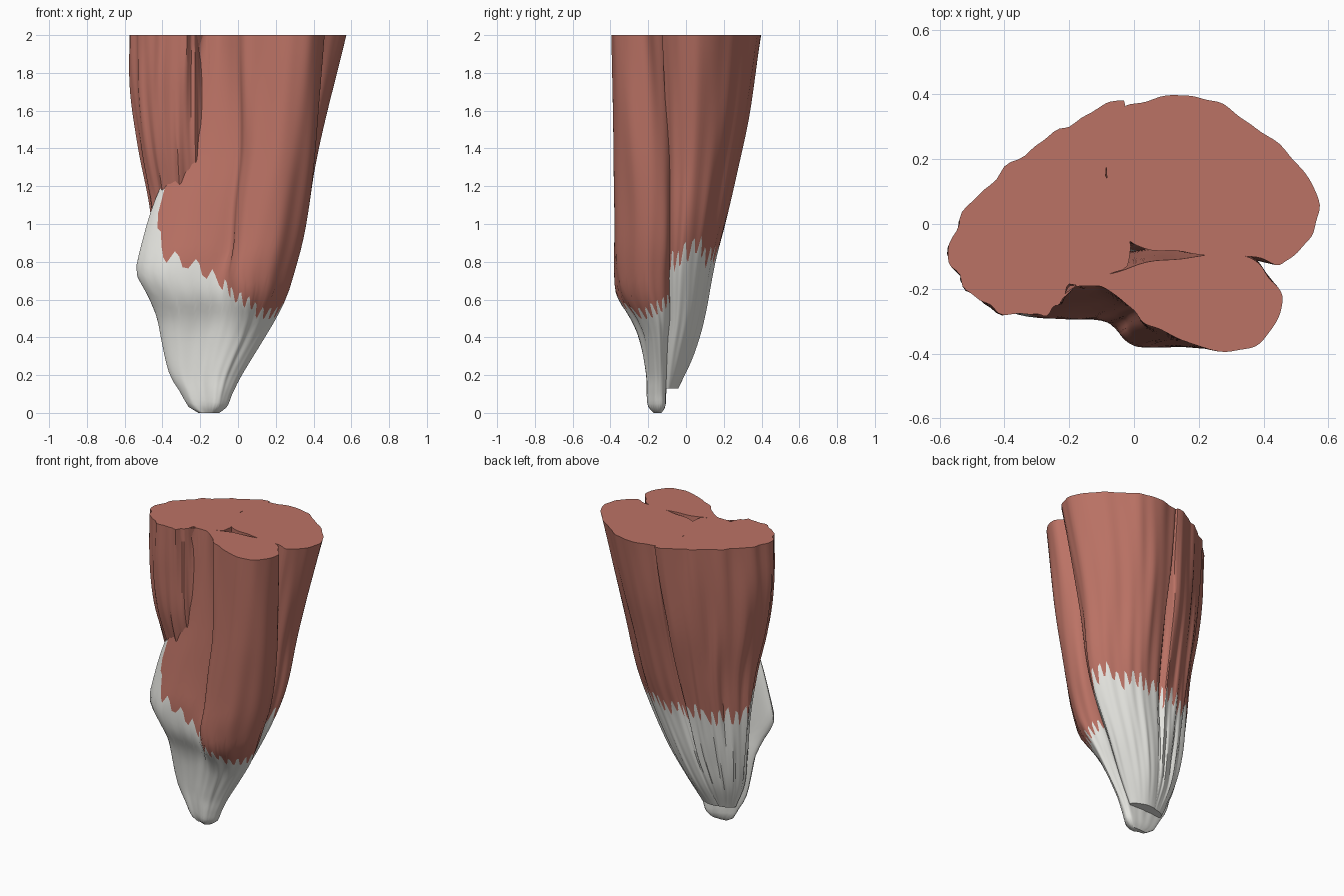
import bpy, bmesh, math, random
from mathutils import Vector

if "Cube" in bpy.data.objects:
    bpy.data.objects.remove(bpy.data.objects["Cube"])

random.seed(4)
SUB, ROWS = 7, 44


def material(name, color):
    m = bpy.data.materials.new(name)
    m.diffuse_color = color
    m.use_nodes = True
    m.node_tree.nodes["Principled BSDF"].inputs["Base Color"].default_value = m.diffuse_color
    return m


muscle = material("muscle_red", (0.50, 0.17, 0.13, 1))
tendon = material("tendon_white", (0.80, 0.80, 0.76, 1))


def smooth_ring(pts):
    # closed curve through the points, squeezed into a unit box
    n, out = len(pts), []
    for i in range(n):
        a, b, c, d = (Vector(pts[(i + k) % n]) for k in (-1, 0, 1, 2))
        for s in range(SUB):
            t = s / SUB
            out.append(0.5 * (2 * b + (c - a) * t + (2 * a - 5 * b + 4 * c - d) * t * t
                              + (3 * b - a - 3 * c + d) * t ** 3))
    lo = [min(p[k] for p in out) for k in (0, 1)]
    hi = [max(p[k] for p in out) for k in (0, 1)]
    return [Vector([(p[k] - lo[k]) / (hi[k] - lo[k]) for k in (0, 1)]) for p in out]


def bounds_at(table, z):
    # smooth interpolation of (z, xmin, xmax, ymin, ymax) rows, top to bottom
    z = min(max(z, table[-1][0]), table[0][0])
    n = len(table)

    def slope(j, k):
        a, b = table[max(j - 1, 0)], table[min(j + 1, n - 1)]
        return (b[k] - a[k]) / (b[0] - a[0])
    for i in range(n - 1):
        p, q = table[i], table[i + 1]
        if z >= q[0]:
            h = q[0] - p[0]
            t = (z - p[0]) / h
            return [(2*t**3 - 3*t*t + 1) * p[k] + (t**3 - 2*t*t + t) * h * slope(i, k)
                    + (3*t*t - 2*t**3) * q[k] + (t**3 - t*t) * h * slope(i + 1, k)
                    for k in range(1, 5)]


def outline_at(rings, z, j):
    # blend between key outlines
    if z >= rings[0][0]:
        return rings[0][1][j]
    for (z0, r0), (z1, r1) in zip(rings, rings[1:]):
        if z >= z1:
            return r0[j].lerp(r1[j], (z0 - z) / (z0 - z1))
    return rings[-1][1][j]


def build_head(name, outlines, table, limits, teeth, ridge, freq):
    rings = [(z, smooth_ring(p)) for z, p in outlines]
    cols = len(rings[0][1])
    zb, zt = table[-1][0], table[0][0]
    # jagged height of the change from muscle to tendon, per column
    border = []
    for j in range(cols):
        u = j / cols * len(limits)
        a, b = limits[int(u)], limits[(int(u) + 1) % len(limits)]
        jag = random.uniform(0.4, 1) * teeth * (1 if (j // 2) % 2 else -1)
        border.append(a + (b - a) * (u % 1) + jag)
    bm = bmesh.new()
    grid = []
    low = ROWS // 2
    for i in range(ROWS + 1):
        row = []
        for j in range(cols):
            if i <= low:
                z = zb + (border[j] - zb) * (i / low) ** 1.2
            else:
                z = border[j] + (zt - border[j]) * (i - low) / (ROWS - low)
            x0, x1, y0, y1 = bounds_at(table, z)
            p = outline_at(rings, z, j)
            # long, slightly slanting fibre ridges
            ang = 2 * math.pi * j / cols
            f = (math.sin(freq * ang + 2.5 * z) + 0.6 * math.sin((freq * 2 - 3) * ang - 3 * z)
                 + 0.5 * math.sin(5 * ang + 7 * z))
            d = (p - Vector((0.5, 0.5)))
            d = d.normalized() * ridge * (f - 1) * min(1, (z - zb) / 0.3)
            row.append(bm.verts.new((x0 + (x1 - x0) * p.x + d.x,
                                     y0 + (y1 - y0) * p.y + d.y, z)))
        grid.append(row)
    for i in range(ROWS):
        for j in range(cols):
            k = (j + 1) % cols
            f = bm.faces.new((grid[i][j], grid[i][k], grid[i + 1][k], grid[i + 1][j]))
            f.material_index = 1 if i < low else 0
    bm.faces.new(grid[0]).material_index = 1
    bm.faces.new(grid[-1]).material_index = 0
    bmesh.ops.recalc_face_normals(bm, faces=bm.faces)
    me = bpy.data.meshes.new(name)
    bm.to_mesh(me)
    bm.free()
    me.materials.append(muscle)
    me.materials.append(tendon)
    ob = bpy.data.objects.new(name, me)
    bpy.context.collection.objects.link(ob)
    bpy.ops.object.select_all(action='DESELECT')
    ob.select_set(True)
    bpy.context.view_layer.objects.active = ob
    bpy.ops.object.shade_smooth_by_angle(angle=math.radians(40))


# Left rear muscle belly
left_top = [(-.09, -.17), (-.2, -.2), (-.24, -.26), (-.31, -.285), (-.44, -.27),
            (-.53, -.19), (-.575, -.08), (-.52, .06), (-.4, .18), (-.27, .28),
            (-.15, .35), (-.04, .39), (-.085, .16), (-.01, -.07)]
left_low = [(-.1, -.1), (-.18, -.13), (-.24, -.14), (-.31, -.15), (-.36, -.14),
            (-.4, -.12), (-.42, -.09), (-.4, -.03), (-.34, .03), (-.28, .06),
            (-.2, .085), (-.14, .09), (-.11, .04), (-.1, -.03)]
build_head("left_rear_muscle", [(2, left_top), (0.6, left_low)],
           [(2, -.575, 0, -.285, .39), (1.7, -.57, 0, -.28, .35), (1.4, -.53, -.02, -.26, .3),
            (1.1, -.47, -.04, -.19, .23), (.8, -.44, -.06, -.13, .155), (.5, -.41, -.1, -.12, .09),
            (.3, -.37, -.15, -.13, .03), (.13, -.3, -.18, -.12, -.05)],
           [.85, .85, .9, 1, 1, .95, .85, .8, .82, .8, .85, .8, .8, .8], .07, .006, 13)

# Right rear muscle belly
right_top = [(-.05, .33), (0, .375), (.14, .4), (.26, .375), (.38, .3), (.5, .2), (.575, .06),
             (.54, -.05), (.46, -.12), (.36, -.1), (.15, -.09), (0, -.06), (-.06, .03), (-.09, .16)]
build_head("right_rear_muscle", [(2, right_top)],
           [(2, -.09, .575, -.125, .4), (1.6, -.09, .475, -.11, .34), (1.3, -.09, .41, -.1, .275),
            (1, -.1, .36, -.1, .21), (.8, -.12, .3, -.1, .16), (.5, -.17, .16, -.1, .1),
            (.3, -.2, .05, -.12, .04), (.13, -.22, -.05, -.12, -.04)],
           [.8, .85, .8, .86, .82, .88, .85, .8, .8, .8, .8, .8, .8, .8], .06, .003, 11)

# Front muscle lobe that spreads into the broad tendon sheet
front_top = [(-.23, -.23), (-.18, -.19), (-.1, -.19), (-.02, -.25), (.04, -.31), (.15, -.36),
             (.3, -.397), (.4, -.36), (.46, -.26), (.43, -.17), (.34, -.09), (.12, -.1),
             (-.05, -.14), (-.15, -.17)]
front_mid = [(-.51, -.17), (-.4, -.25), (-.2, -.3), (-.03, -.29), (0, -.35), (.08, -.385),
             (.2, -.37), (.3, -.29), (.35, -.2), (.33, -.12), (.25, -.08), (.05, -.09),
             (-.15, -.1), (-.35, -.12)]
front_low = [(-.4, -.12), (-.33, -.19), (-.22, -.2), (-.12, -.23), (-.04, -.26), (.02, -.25),
             (.07, -.22), (.12, -.18), (.14, -.14), (.12, -.11), (.06, -.09), (-.05, -.09),
             (-.18, -.09), (-.3, -.1)]
build_head("front_muscle_and_tendon", [(2, front_top), (.85, front_mid), (.4, front_low)],
           [(2, -.23, .46, -.397, -.09), (1.4, -.33, .415, -.39, -.06), (1.1, -.45, .38, -.385, -.06),
            (.9, -.51, .345, -.385, -.07), (.74, -.54, .3, -.39, -.08), (.62, -.48, .26, -.375, -.08),
            (.5, -.43, .2, -.3, -.08), (.4, -.41, .14, -.255, -.09), (.2, -.36, .02, -.215, -.1),
            (.1, -.3, -.03, -.21, -.105), (.03, -.26, -.06, -.2, -.11), (0, -.21, -.1, -.17, -.13)],
           [1.38, .85, .78, .68, .62, .58, .53, .52, .55, .58, .62, .8, 1.0, 1.2], .04, .003, 9)
